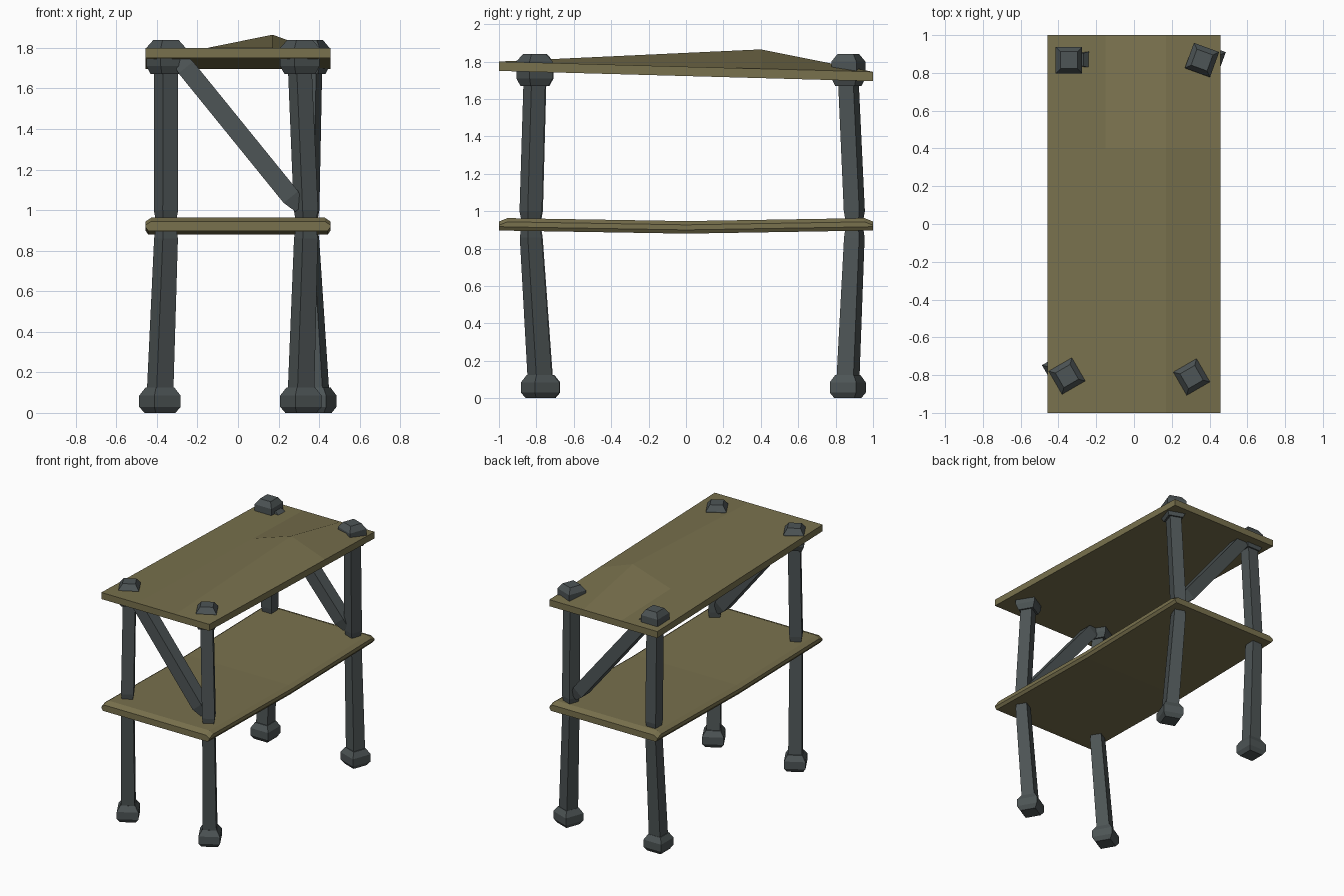
import bpy, bmesh, math
from mathutils import Vector

if "Cube" in bpy.data.objects:
    bpy.data.objects.remove(bpy.data.objects["Cube"])


def material(name, rgb):
    m = bpy.data.materials.new(name)
    m.diffuse_color = (*rgb, 1)
    m.use_nodes = True
    m.node_tree.nodes["Principled BSDF"].inputs["Base Color"].default_value = m.diffuse_color
    return m


METAL = material("dark grey metal", (0.075, 0.09, 0.092))
WOOD = material("olive wood", (0.19, 0.165, 0.075))


def finish(name, bm, mat):
    bmesh.ops.recalc_face_normals(bm, faces=bm.faces[:])
    me = bpy.data.meshes.new(name)
    bm.to_mesh(me)
    bm.free()
    me.materials.append(mat)
    ob = bpy.data.objects.new(name, me)
    bpy.context.collection.objects.link(ob)
    return ob


def loft(name, rings, mat):
    """Join rings of points and cap both ends."""
    bm = bmesh.new()
    vs = [[bm.verts.new(p) for p in r] for r in rings]
    n = len(vs[0])
    for a, b in zip(vs, vs[1:]):
        for i in range(n):
            j = (i + 1) % n
            bm.faces.new((a[i], a[j], b[j], b[i]))
    bm.faces.new(vs[0][::-1])
    bm.faces.new(vs[-1])
    return finish(name, bm, mat)


def square(x, y, z, h, deg):
    """Horizontal square ring of half width h turned by deg."""
    return [(x + h * math.sqrt(2) * math.cos(math.radians(deg + 45 + 90 * k)),
             y + h * math.sqrt(2) * math.sin(math.radians(deg + 45 + 90 * k)), z)
            for k in range(4)]


# legs: turn, foot xy, shelf-height xy, top xy
LEGS = {
    "front_left": (30, (-.385, -.775), (-.355, -.825), (-.355, -.805)),
    "front_right": (30, (.31, -.78), (.335, -.83), (.305, -.81)),
    "back_left": (0, (-.37, .86), (-.36, .90), (-.345, .867)),
    "back_right": (-20, (.39, .865), (.345, .90), (.36, .868)),
}
for name, (deg, f, m, t) in LEGS.items():
    loft(name + "_foot", [square(*f, z, h, deg) for z, h in
                          ((0, .056), (.03, .075), (.085, .075), (.125, .052))], METAL)
    loft(name + "_lower_leg", [square(*f, .08, .048, deg), square(*m, .86, .043, deg),
                               square(*m, .92, .036, deg)], METAL)
    loft(name + "_upper_leg", [square(*m, .93, .034, deg), square(*m, 1.0, .044, deg),
                               square(*t, 1.7, .043, deg)], METAL)
    loft(name + "_cap", [square(*t, z, h, deg) for z, h in
                         ((1.67, .055), (1.71, .071), (1.80, .071), (1.84, .045))], METAL)


# diagonal braces between the front pair and the back pair
def brace(name, a, b, h=.046):
    a, b = Vector(a), Vector(b)
    d = (b - a).normalized()
    u = Vector((0, 1, 0))
    v = d.cross(u).normalized()
    stations = ((a, .75), (a + d * .06, 1), (b - d * .07, 1), (b, .6))
    loft(name, [[p + h * s * (i * u + j * v) for i, j in ((1, 1), (-1, 1), (-1, -1), (1, -1))]
                for p, s in stations], METAL)


brace("front_brace", (-.295, -.81, 1.75), (.305, -.825, 1.01))
brace("back_brace", (-.295, .87, 1.75), (.305, .895, 1.01))

# lower shelf: chamfered plank that sags in the middle
def section(y, sag, top, inset):
    prof = ((-.428 - inset, .888), (-.457, .908), (-.457, top - .02), (-.428, top),
            (.428, top), (.457, top - .02), (.457, .908), (.428 + inset, .888))
    return [(x, y, z - sag) for x, z in prof]


loft("lower_shelf", [section(-1, -.01, .935, .015), section(-.955, -.008, .955, .015),
                     section(0, .008, .955, .015), section(.955, -.008, .955, .015),
                     section(1, -.01, .935, .015)], WOOD)

# top board: slopes down to the back, with one raised point on the upper face
bm = bmesh.new()
xs, ys = (-.457, -.15, .17, .457), (-1, .4, 1)
grid = {}
for k, dz in enumerate((-.05, 0)):
    for i, x in enumerate(xs):
        for j, y in enumerate(ys):
            z = 1.80 - .0275 * (y + 1) + dz
            if k and i == 2 and j == 1:
                z = 1.865
            grid[i, j, k] = bm.verts.new((x, y, z))
for k in (0, 1):
    for i in range(3):
        for j in range(2):
            bm.faces.new([grid[p] for p in ((i, j, k), (i + 1, j, k),
                                            (i + 1, j + 1, k), (i, j + 1, k))])
for i in range(3):
    for j in (0, 2):
        bm.faces.new([grid[p] for p in ((i, j, 0), (i + 1, j, 0), (i + 1, j, 1), (i, j, 1))])
for j in range(2):
    for i in (0, 3):
        bm.faces.new([grid[p] for p in ((i, j, 0), (i, j + 1, 0), (i, j + 1, 1), (i, j, 1))])
finish("top_board", bm, WOOD)
